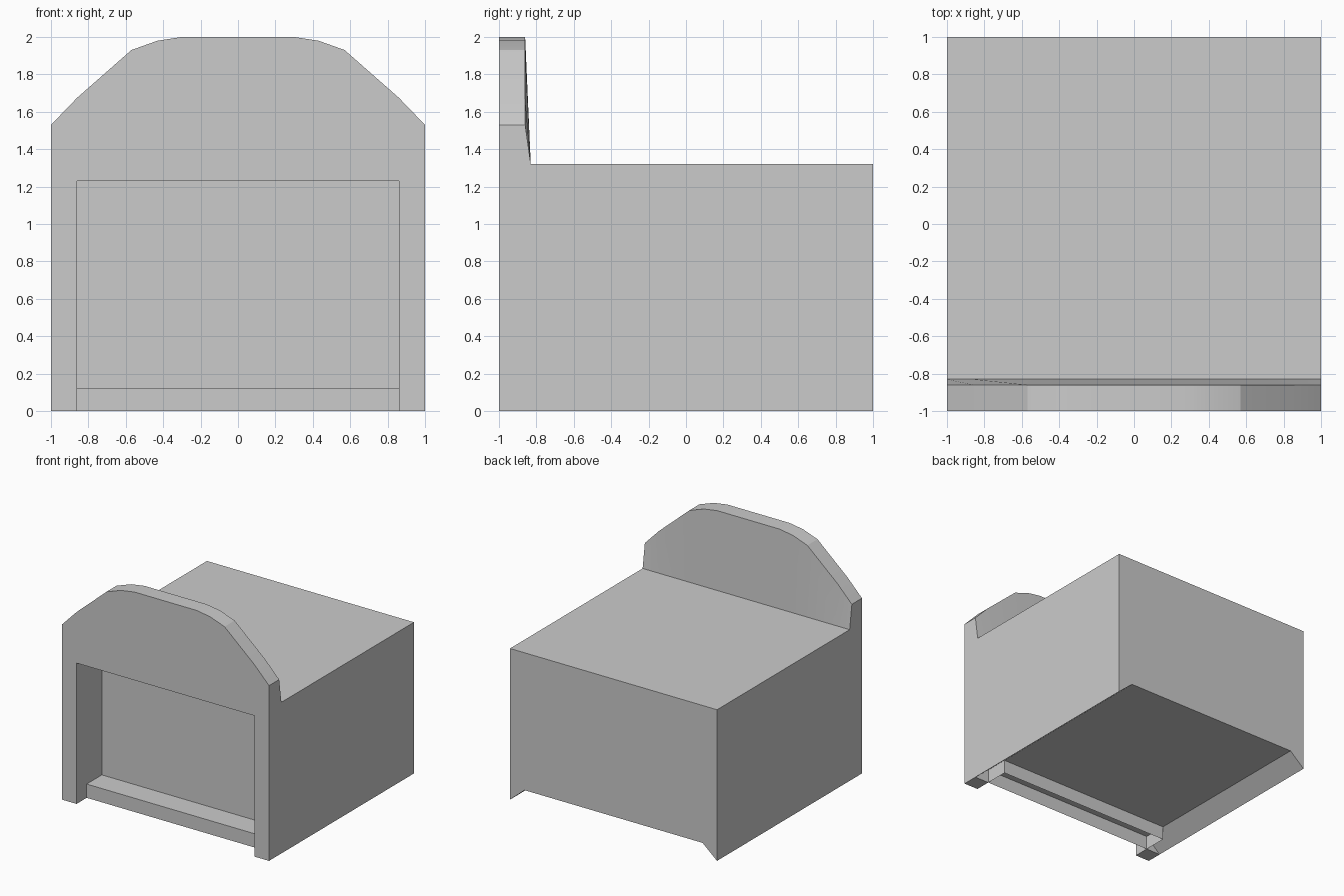
import bpy, bmesh, math
from mathutils import Vector

if "Cube" in bpy.data.objects:
    bpy.data.objects.remove(bpy.data.objects["Cube"])

OUT, IN = 1.0, 0.86          # outer half width, opening half width
FRONT, WALL_BACK, RECESS, BACK = -1.0, -0.86, -0.65, 1.0
ROOF, LINTEL, SILL = 1.32, 1.23, 0.12
FOOT = -0.83                 # where the flared back of the arch meets the roof

# Right half of the arch, outer edge to crown; mirrored for the left
half = [(1, 1.53), (0.86, 1.675), (0.57, 1.93), (0.43, 1.98), (0.3, 2)]
arch = half + [(-x, z) for x, z in reversed(half)]


def make(name, faces, smooth=False):
    """Build one object from (points, outward direction) pairs."""
    bm = bmesh.new()
    for points, direction in faces:
        f = bm.faces.new([bm.verts.new(p) for p in points])
        f.normal_update()
        if f.normal.dot(Vector(direction)) < 0:
            f.normal_flip()
    bmesh.ops.remove_doubles(bm, verts=bm.verts, dist=0.0005)
    mesh = bpy.data.meshes.new(name)
    bm.to_mesh(mesh)
    bm.free()
    ob = bpy.data.objects.new(name, mesh)
    bpy.context.collection.objects.link(ob)
    if smooth:
        bpy.ops.object.select_all(action='DESELECT')
        ob.select_set(True)
        bpy.context.view_layer.objects.active = ob
        bpy.ops.object.shade_smooth_by_angle(angle=math.radians(20))
    return ob


def flat_y(y, xz):
    return [(x, y, z) for x, z in xz]


def flat_z(z, x0, x1, y0, y1):
    return [(x0, y0, z), (x1, y0, z), (x1, y1, z), (x0, y1, z)]


def flat_x(x, yz):
    return [(x, y, z) for y, z in yz]


# Arched front wall: face with opening, arch edge, flared back
front = [(flat_y(FRONT, arch + [(-OUT, 0), (-IN, 0), (-IN, LINTEL),
                                (IN, LINTEL), (IN, 0), (OUT, 0)]), (0, -1, 0))]
for (xa, za), (xb, zb) in zip(arch, arch[1:]):
    front.append(([(xa, FRONT, za), (xb, FRONT, zb),
                   (xb, WALL_BACK, zb), (xa, WALL_BACK, za)], (0, 0, 1)))
    front.append(([(xa, WALL_BACK, za), (xb, WALL_BACK, zb),
                   (xb, FOOT, ROOF), (xa, FOOT, ROOF)], (0, 1, 0)))
make("arched_front_wall", front, smooth=True)

# Main body: roof, back, floor, and mirrored sides with bevelled undersides
body = [
    (flat_z(ROOF, -OUT, OUT, FOOT, BACK), (0, 0, 1)),
    (flat_y(BACK, [(-OUT, 0), (-IN, SILL), (IN, SILL), (OUT, 0),
                   (OUT, ROOF), (-OUT, ROOF)]), (0, 1, 0)),
    (flat_z(SILL, -IN, IN, RECESS, BACK), (0, 0, -1)),
]
for s in (-1, 1):
    body.append((flat_x(s * OUT, [(FRONT, 0), (BACK, 0), (BACK, ROOF), (FOOT, ROOF),
                                  (WALL_BACK, 1.53), (FRONT, 1.53)]), (s, 0, 0)))
    body.append(([(s * IN, WALL_BACK, SILL), (s * IN, BACK, SILL),
                  (s * OUT, BACK, 0), (s * OUT, WALL_BACK, 0)], (-s, 0, -1)))
    # Feet of the front posts
    body.append((flat_z(0, s * IN, s * OUT, FRONT, WALL_BACK), (0, 0, -1)))
    body.append((flat_y(WALL_BACK, [(s * IN, 0), (s * OUT, 0), (s * IN, SILL)]), (0, 1, 0)))
make("body", body)

# Recess lining: back panel, ceiling, side jambs
recess = [
    (flat_y(RECESS, [(-IN, 0), (IN, 0), (IN, LINTEL), (-IN, LINTEL)]), (0, -1, 0)),
    (flat_z(LINTEL, -IN, IN, FRONT, RECESS), (0, 0, -1)),
]
for s in (-1, 1):
    recess.append((flat_x(s * IN, [(FRONT, 0), (RECESS, 0), (RECESS, LINTEL),
                                   (FRONT, LINTEL)]), (-s, 0, 0)))
make("recess", recess)

# Sill: thin step, hollow underneath
make("sill", [
    (flat_z(SILL, -IN, IN, WALL_BACK, RECESS), (0, 0, 1)),
    (flat_y(WALL_BACK, [(-IN, 0), (IN, 0), (IN, SILL), (-IN, SILL)]), (0, -1, 0)),
])
